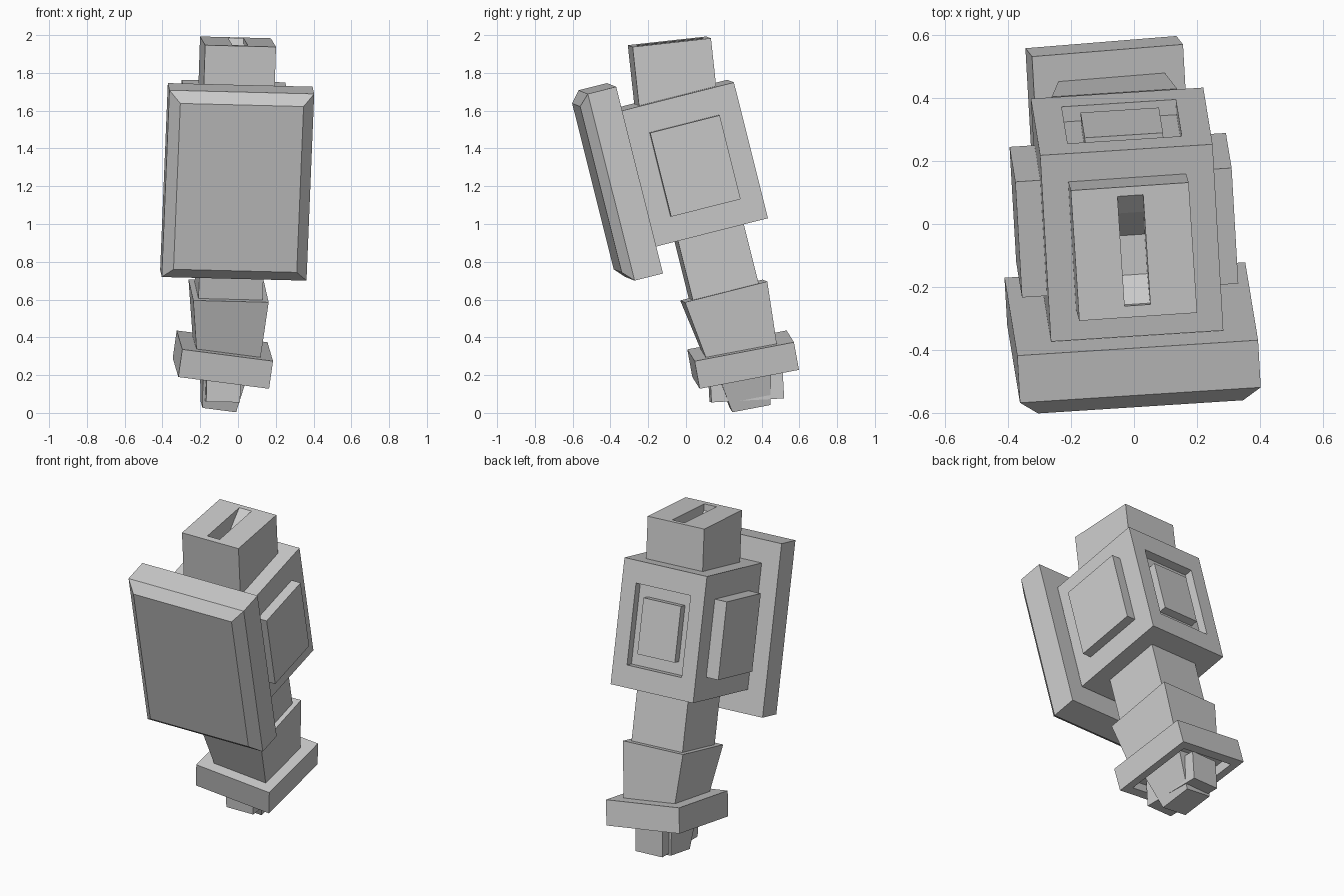
import bpy, bmesh
from mathutils import Vector, Matrix

if "Cube" in bpy.data.objects:
    bpy.data.objects.remove(bpy.data.objects["Cube"])


def frame(origin, x, y):
    """Orthonormal local frame from an origin, an x axis and an approximate y axis."""
    x = Vector(x).normalized()
    z = x.cross(Vector(y)).normalized()
    y = z.cross(x)
    m = Matrix((x, y, z)).transposed().to_4x4()
    m.translation = Vector(origin)
    return m


def rect(m, w, d, z=0.0, cx=0.0, cy=0.0):
    """Four corners of a rectangle in the xy plane of frame m."""
    return [m @ Vector((cx + sx * w / 2, cy + sy * d / 2, z))
            for sx, sy in ((-1, -1), (1, -1), (1, 1), (-1, 1))]


def loft(name, rings):
    """Closed solid through a stack of equal-sized rings."""
    bm = bmesh.new()
    vs = [[bm.verts.new(p) for p in r] for r in rings]
    n = len(rings[0])
    for a, b in zip(vs, vs[1:]):
        for i in range(n):
            j = (i + 1) % n
            bm.faces.new((a[i], a[j], b[j], b[i]))
    bm.faces.new(vs[0][::-1])
    bm.faces.new(vs[-1])
    bmesh.ops.recalc_face_normals(bm, faces=bm.faces)
    me = bpy.data.meshes.new(name)
    bm.to_mesh(me)
    bm.free()
    ob = bpy.data.objects.new(name, me)
    bpy.context.collection.objects.link(ob)
    return ob


def box(name, m, lo, hi):
    w, d = hi[0] - lo[0], hi[1] - lo[1]
    cx, cy = (hi[0] + lo[0]) / 2, (hi[1] + lo[1]) / 2
    return loft(name, [rect(m, w, d, z, cx, cy) for z in (lo[2], hi[2])])


def cut(ob, cutter):
    """Subtract the cutter, bake the result and remove the cutter."""
    cutter.hide_render = True
    mod = ob.modifiers.new("cut", 'BOOLEAN')
    mod.operation = 'DIFFERENCE'
    mod.solver = 'EXACT'
    mod.object = cutter
    dg = bpy.context.evaluated_depsgraph_get()
    me = bpy.data.meshes.new_from_object(ob.evaluated_get(dg))
    ob.modifiers.clear()
    ob.data = me
    bpy.data.objects.remove(cutter)


body = frame((-0.022, 0.03, 1.322), (0.997, 0.064, -0.025), (-0.055, 0.968, 0.245))
top = frame((0.0, -0.088, 1.965), (0.997, 0.068, -0.025), (-0.065, 0.992, 0.11))
base = frame((-0.08, 0.3025, 0.282), (0.988, 0.08, -0.128), (-0.056, 0.981, 0.187))

# main block with a recessed window and inner panel on the back
torso = box("main_block", body, (-0.275, -0.306, -0.371), (0.275, 0.306, 0.371))
cut(torso, box("window_cutter", body, (-0.182, 0.256, -0.24), (0.182, 0.4, 0.24)))
box("back_panel", body, (-0.125, 0.25, -0.165), (0.125, 0.302, 0.165))

# side panels
box("right_panel", body, (0.26, -0.193, -0.235), (0.335, 0.187, 0.223))
box("left_panel", body, (-0.355, -0.193, -0.235), (-0.26, 0.187, 0.223))

# front shield with a chamfered face
shield = []
for y, inset in ((-0.311, 0), (-0.466, 0), (-0.519, 0.057)):
    x0, x1, z0, z1 = -0.388 + inset, 0.380 - inset, -0.514 + inset, 0.506 - inset
    shield.append([body @ Vector((x, y, z))
                   for x, z in ((x0, z0), (x1, z0), (x1, z1), (x0, z1))])
loft("front_shield", shield)

# top block with a faceted slot
head = box("top_block", top, (-0.188, -0.209, -0.33), (0.188, 0.209, 0))
profile = [(-0.172, 0.05), (-0.172, -0.04), (-0.087, -0.125), (0.04, -0.125),
           (0.12, -0.05), (0.18, 0.0), (0.18, 0.05)]
cut(head, loft("slot_cutter", [[top @ Vector((x, y, z)) for y, z in profile]
                               for x in (-0.041, 0.041)]))

# arm, tapered wrist and flange
box("arm", body, (-0.17, -0.18, -0.75), (0.17, 0.18, -0.36))
loft("wrist", [rect(base, 0.34, 0.38, 0.06, 0.01, -0.01),
               rect(body, 0.40, 0.45, -0.698)])
flange = box("flange", base, (-0.243, -0.268, -0.075), (0.243, 0.268, 0.075))
cut(flange, box("flange_cutter", base, (-0.19, -0.215, -0.2), (0.19, 0.215, -0.02)))

# foot: tapered peg crossed with a longer block
peg = frame((-0.1045, 0.339, 0.034), (0.988, 0.08, -0.128), (-0.056, 0.981, 0.187))
loft("foot_peg", [rect(peg, 0.18, 0.205), rect(peg, 0.25, 0.30, 0.25)])
foot = frame((-0.09, 0.322, 0.068), (1, 0.06, -0.02), (-0.055, 0.99, 0.055))
box("foot_block", foot, (-0.09, -0.193, 0), (0.09, 0.193, 0.18))
